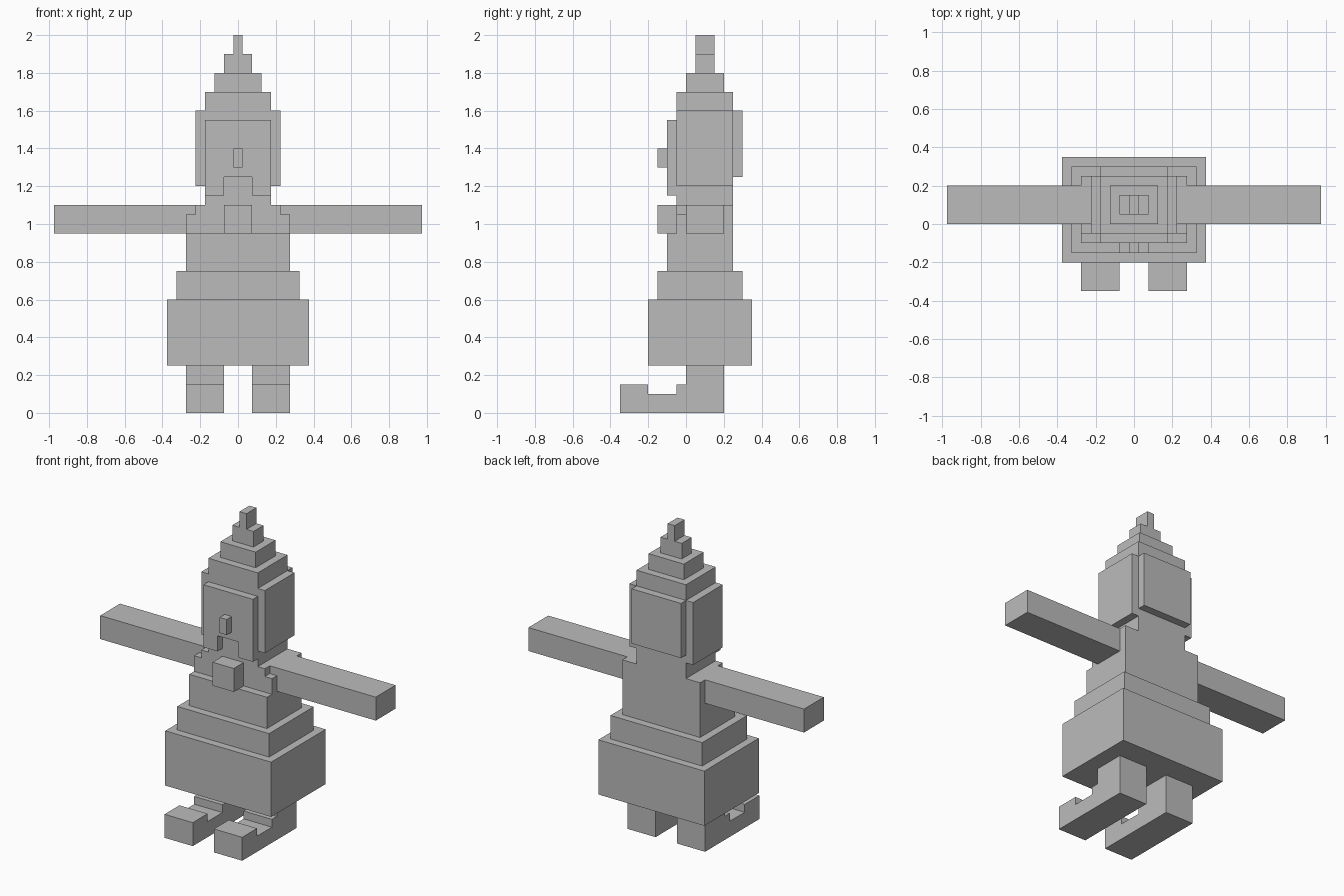
import bpy, bmesh

if "Cube" in bpy.data.objects:
    bpy.data.objects.remove(bpy.data.objects["Cube"])

grey = bpy.data.materials.new("plain_grey")
grey.diffuse_color = (0.5, 0.5, 0.5, 1)
grey.use_nodes = True
grey.node_tree.nodes["Principled BSDF"].inputs["Base Color"].default_value = grey.diffuse_color


def finish(name, bm):
    bmesh.ops.recalc_face_normals(bm, faces=bm.faces)
    mesh = bpy.data.meshes.new(name)
    bm.to_mesh(mesh)
    bm.free()
    mesh.materials.append(grey)
    obj = bpy.data.objects.new(name, mesh)
    bpy.context.collection.objects.link(obj)
    return obj


def prism(name, points, axis, lo, hi):
    """Extrude an outline along x (points are y, z) or y (points are x, z)."""
    bm = bmesh.new()
    place = (lambda a, b: (lo, a, b)) if axis == "x" else (lambda a, b: (a, lo, b))
    face = bm.faces.new([bm.verts.new(place(a, b)) for a, b in points])
    out = bmesh.ops.extrude_face_region(bm, geom=[face])
    verts = [v for v in out["geom"] if isinstance(v, bmesh.types.BMVert)]
    d = hi - lo
    bmesh.ops.translate(bm, verts=verts, vec=(d, 0, 0) if axis == "x" else (0, d, 0))
    return finish(name, bm)


def box(name, x, y, z):
    outline = [(x[0], z[0]), (x[1], z[0]), (x[1], z[1]), (x[0], z[1])]
    return prism(name, outline, "y", *y)


# Centred blocks: name, half width, y range, z range
for name, w, y, z in [
    ("skirt", 0.375, (-0.20, 0.35), (0.25, 0.60)),
    ("waist", 0.325, (-0.15, 0.30), (0.60, 0.75)),
    ("torso", 0.275, (-0.10, 0.25), (0.75, 0.95)),
    ("chest", 0.225, (-0.05, 0.25), (0.95, 1.10)),
    ("chest_block", 0.075, (-0.15, -0.05), (0.95, 1.10)),
    ("neck", 0.175, (-0.05, 0.25), (1.10, 1.20)),
    ("head", 0.175, (-0.05, 0.25), (1.20, 1.60)),
    ("back_hair", 0.175, (0.25, 0.30), (1.25, 1.60)),
    ("nose", 0.025, (-0.15, -0.10), (1.30, 1.40)),
    ("hat_brim", 0.175, (-0.05, 0.25), (1.60, 1.70)),
    ("hat_middle", 0.125, (0.00, 0.20), (1.70, 1.80)),
    ("hat_upper", 0.075, (0.05, 0.15), (1.80, 1.90)),
    ("hat_tip", 0.025, (0.05, 0.15), (1.90, 2.00)),
]:
    box(name, (-w, w), y, z)

# Face plate with a mouth notch in its lower edge
prism("face", [(-0.175, 1.15), (-0.075, 1.15), (-0.075, 1.25), (0.075, 1.25),
               (0.075, 1.15), (0.175, 1.15), (0.175, 1.55), (-0.175, 1.55)],
      "y", -0.10, -0.05)

# Paired parts
shoe = [(-0.35, 0), (0.20, 0), (0.20, 0.25), (0, 0.25), (0, 0.15), (-0.05, 0.15),
        (-0.05, 0.10), (-0.20, 0.10), (-0.20, 0.15), (-0.35, 0.15)]
for side, s in (("left", -1), ("right", 1)):
    def span(a, b):
        return tuple(sorted((s * a, s * b)))
    box(side + "_arm", span(0.225, 0.975), (0.0, 0.20), (0.95, 1.10))
    box(side + "_front_shoulder", span(0.225, 0.275), (-0.05, 0.0), (0.95, 1.05))
    box(side + "_back_shoulder", span(0.225, 0.275), (0.20, 0.25), (0.95, 1.10))
    box(side + "_side_hair", span(0.175, 0.225), (-0.05, 0.25), (1.20, 1.60))
    prism(side + "_leg_and_shoe", shoe, "x", *span(0.075, 0.275))
